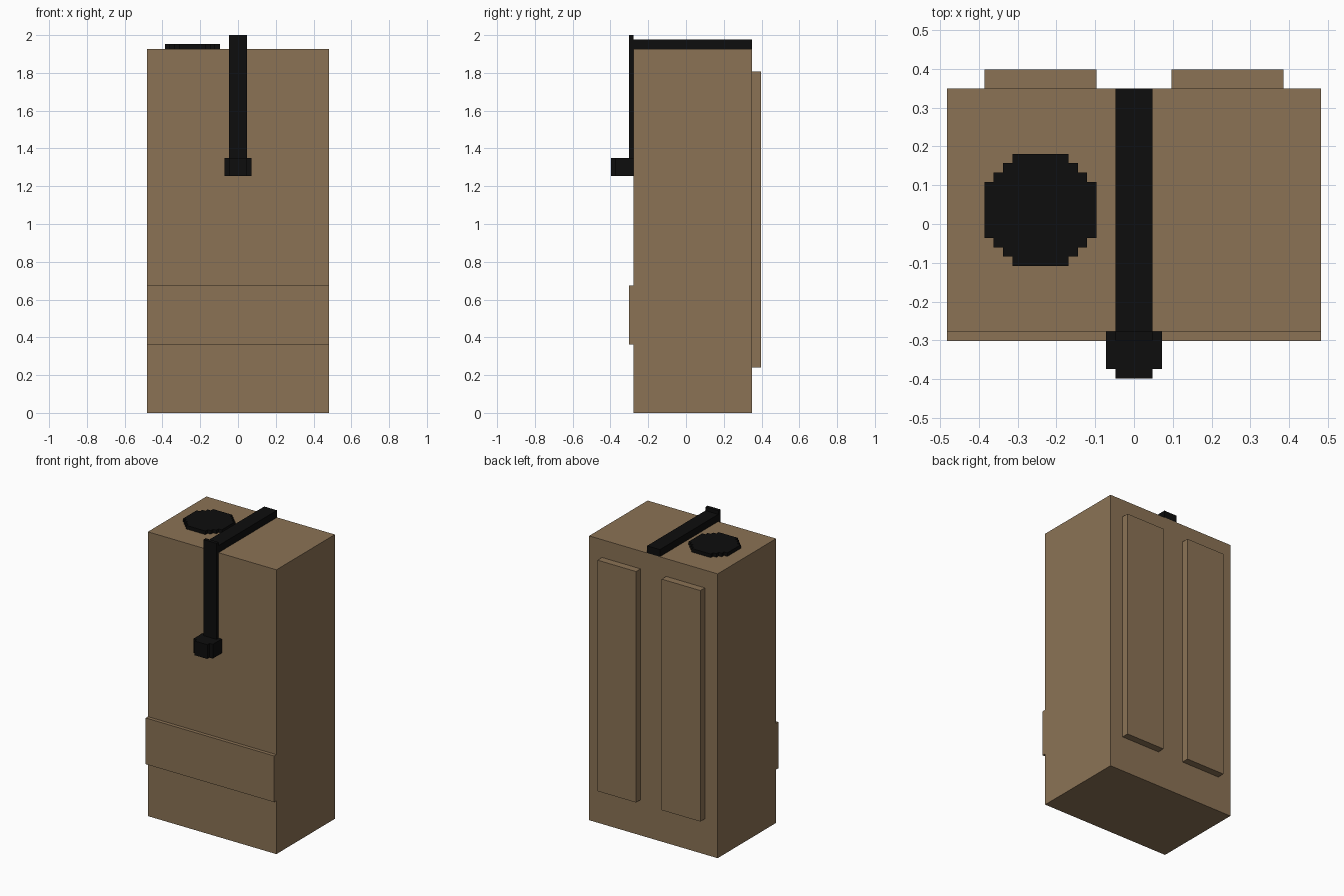
import bpy, bmesh
from mathutils import Vector

if "Cube" in bpy.data.objects:
    bpy.data.objects.remove(bpy.data.objects["Cube"])

U = 2.0 / 83          # grid unit of the blocky model
Y0 = -16.5 * U        # frontmost plane

def material(name, rgb):
    m = bpy.data.materials.new(name)
    m.diffuse_color = (*rgb, 1.0)
    m.use_nodes = True
    m.node_tree.nodes["Principled BSDF"].inputs["Base Color"].default_value = m.diffuse_color
    return m

TAN = material("tan canvas", (0.258, 0.171, 0.091))
BLACK = material("black rubber", (0.004, 0.004, 0.004))

def prism(name, pts, extrude, mat):
    """Extrude a closed outline (grid units, y measured from the front plane)."""
    bm = bmesh.new()
    face = bm.faces.new([bm.verts.new((x * U, Y0 + y * U, z * U)) for x, y, z in pts])
    res = bmesh.ops.extrude_face_region(bm, geom=[face])
    verts = [g for g in res["geom"] if isinstance(g, bmesh.types.BMVert)]
    bmesh.ops.translate(bm, verts=verts, vec=Vector(extrude) * U)
    bmesh.ops.recalc_face_normals(bm, faces=bm.faces)
    me = bpy.data.meshes.new(name)
    bm.to_mesh(me)
    bm.free()
    me.materials.append(mat)
    ob = bpy.data.objects.new(name, me)
    bpy.context.collection.objects.link(ob)
    return ob

def box(name, x0, x1, y0, y1, z0, z1, mat):
    return prism(name, [(x0, y0, z0), (x1, y0, z0), (x1, y1, z0), (x0, y1, z0)],
                 (0, 0, z1 - z0), mat)

def stepped_disc(name, cx, y0, z0, z1, half_widths, mat):
    """Blocky disc: one half width per one-unit row, from front to back."""
    right = []
    for i, w in enumerate(half_widths):
        for p in ((w, y0 + i), (w, y0 + i + 1)):
            # drop points in the middle of a straight side
            if len(right) > 1 and right[-1][0] == right[-2][0] == p[0]:
                right.pop()
            if not right or right[-1] != p:
                right.append(p)
    pts = [(cx + w, y, z0) for w, y in right] + [(cx - w, y, z0) for w, y in reversed(right)]
    return prism(name, pts, (0, 0, z1 - z0), mat)

# main pack body and front band
box("pack_body", -20, 20, 5, 31, 0, 80, TAN)
box("front_band", -20, 20, 4, 5, 15, 28, TAN)

# two shoulder pads on the back
for side, x in (("left", -16), ("right", 4)):
    box(side + "_back_pad", x, x + 12, 31, 33, 10, 75, TAN)

# closing strap: over the top and down the front, one L-shaped profile
prism("strap", [(-2, 4, 54), (-2, 5, 54), (-2, 5, 80), (-2, 31, 80),
                (-2, 31, 82), (-2, 5, 82), (-2, 5, 83), (-2, 4, 83)], (4, 0, 0), BLACK)

# round buckle at the strap end, and round cap on the top
stepped_disc("buckle", 0, 0, 52, 56, [2, 3, 3, 3, 3, 2], BLACK)
stepped_disc("top_cap", -10, 12, 80, 81, [3, 4, 5] + [6] * 6 + [5, 4, 3], BLACK)
